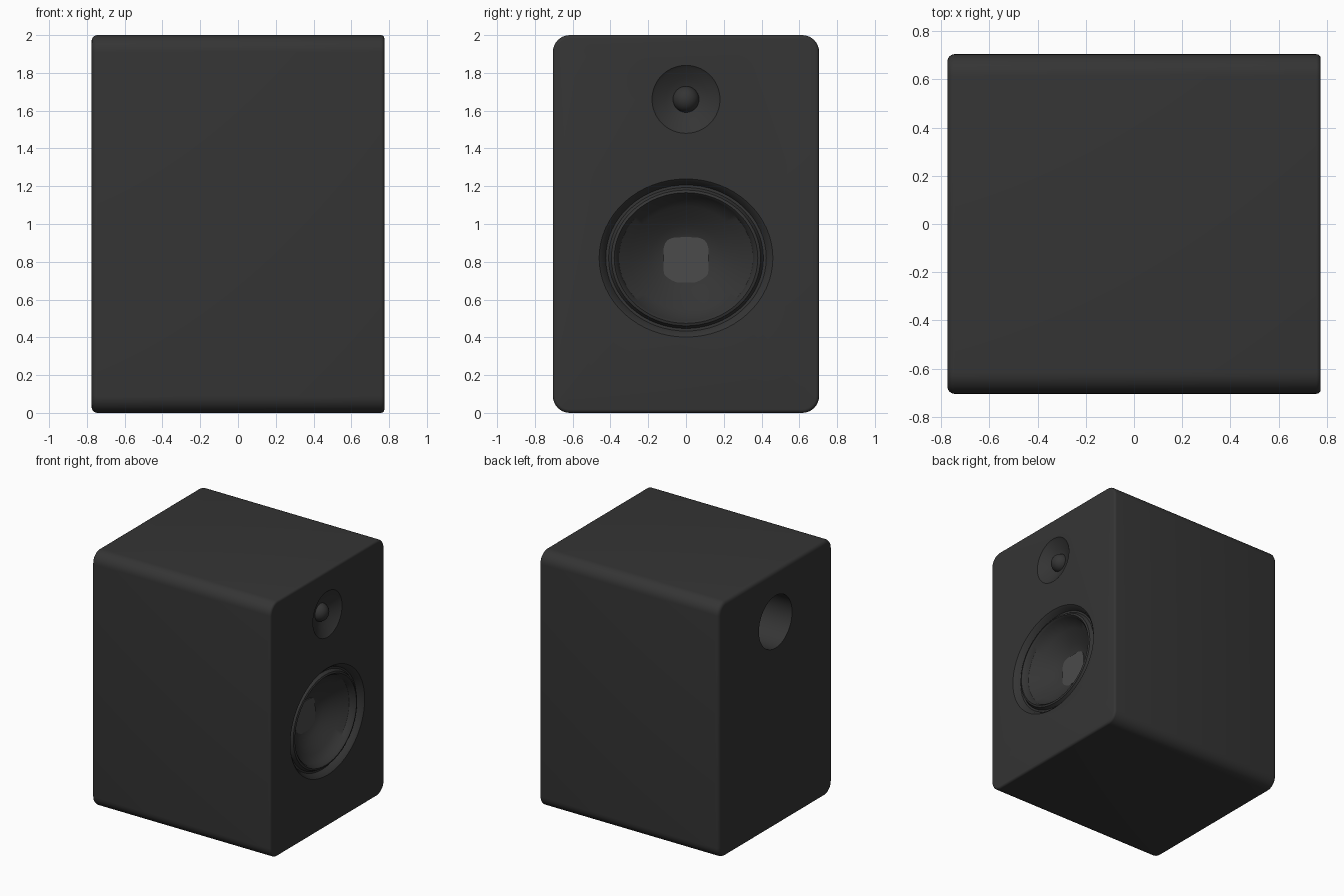
import bpy, bmesh, math

if "Cube" in bpy.data.objects:
    bpy.data.objects.remove(bpy.data.objects["Cube"])

FRONT, BACK = 0.775, -0.775


def material(name, v):
    m = bpy.data.materials.new(name)
    m.diffuse_color = (v, v, v, 1)
    m.use_nodes = True
    m.node_tree.nodes["Principled BSDF"].inputs["Base Color"].default_value = m.diffuse_color
    return m


dark = material("dark_grey", 0.035)
grey = material("cap_grey", 0.07)


def finish(bm, name, mat):
    bmesh.ops.recalc_face_normals(bm, faces=bm.faces[:])
    me = bpy.data.meshes.new(name)
    bm.to_mesh(me)
    bm.free()
    me.materials.append(mat)
    ob = bpy.data.objects.new(name, me)
    bpy.context.collection.objects.link(ob)
    return ob


def smooth(ob, angle=35):
    bpy.ops.object.select_all(action='DESELECT')
    ob.select_set(True)
    bpy.context.view_layer.objects.active = ob
    bpy.ops.object.shade_smooth_by_angle(angle=math.radians(angle))


def lathe(name, profile, z, mat, squash=1.0, power=2.0, n=64):
    """Solid turned about the x axis; profile is (x, radius), capped at both ends."""
    bm = bmesh.new()
    rings = []
    for x, r in profile:
        ring = []
        for i in range(n):
            a = 2 * math.pi * i / n
            c, s = math.cos(a), math.sin(a)
            k = r / (abs(c) ** power + abs(s) ** power) ** (1 / power)
            ring.append(bm.verts.new((x, k * c, z + k * s * squash)))
        rings.append(ring)
    for a, b in zip(rings, rings[1:]):
        for i in range(n):
            j = (i + 1) % n
            bm.faces.new((a[i], a[j], b[j], b[i]))
    bm.faces.new(rings[0])
    bm.faces.new(rings[-1])
    return finish(bm, name, mat)


# Cabinet: box with rounded long edges and a small softening at each end
bm = bmesh.new()
bmesh.ops.create_cube(bm, size=1)
for v in bm.verts:
    v.co = (v.co.x * 1.55, v.co.y * 1.41, v.co.z * 2 + 1)
long_edges = [e for e in bm.edges if abs(e.verts[0].co.x - e.verts[1].co.x) > 1]
bmesh.ops.bevel(bm, geom=long_edges, offset=0.09, segments=8, profile=0.5, affect='EDGES')
for end, size in ((BACK, 0.03), (FRONT, 0.018)):
    rim = [e for e in bm.edges if all(abs(v.co.x - end) < 1e-4 for v in e.verts)]
    bmesh.ops.bevel(bm, geom=rim, offset=size, segments=4, profile=0.5, affect='EDGES')
cabinet = finish(bm, "cabinet", dark)

# Recess shapes: woofer cone with surround, tweeter waveguide, rear port
woofer = [(0.1, 0.46), (0, 0.46), (-0.012, 0.445), (-0.045, 0.425), (-0.045, 0.41),
          (-0.02, 0.395), (-0.015, 0.38), (-0.03, 0.365), (-0.06, 0.355),
          (-0.10, 0.30), (-0.145, 0.235), (-0.17, 0.19), (-0.195, 0.14), (-0.20, 0.11)]
tweeter = [(0.1, 0.18), (0, 0.18), (-0.012, 0.165), (-0.04, 0.11), (-0.06, 0.07), (-0.065, 0.04)]
port = [(-0.1, 0.205), (0, 0.205), (0.55, 0.205)]
cutters = [
    lathe("woofer_cutter", [(FRONT + x, r) for x, r in woofer], 0.82, dark, squash=0.91),
    lathe("tweeter_cutter", [(FRONT + x, r) for x, r in tweeter], 1.66, dark),
    lathe("port_cutter", [(BACK + x, r) for x, r in port], 1.60, dark),
]
bpy.context.view_layer.objects.active = cabinet
for c in cutters:
    c.hide_render = True
    mod = cabinet.modifiers.new("cut", 'BOOLEAN')
    mod.operation, mod.solver, mod.object = 'DIFFERENCE', 'EXACT', c
    bpy.ops.object.modifier_apply(modifier=mod.name)
    bpy.data.objects.remove(c)
smooth(cabinet)

# Woofer dust cap: flat rounded square at the bottom of the cone
smooth(lathe("dust_cap", [(FRONT - 0.21, 0.12), (FRONT - 0.19, 0.12)], 0.81, grey, power=4))

# Tweeter dome
bpy.ops.mesh.primitive_uv_sphere_add(segments=32, ring_count=16, radius=0.07,
                                     location=(FRONT - 0.07, 0, 1.66))
dome = bpy.context.object
dome.name = "tweeter_dome"
dome.data.materials.append(dark)
smooth(dome)
